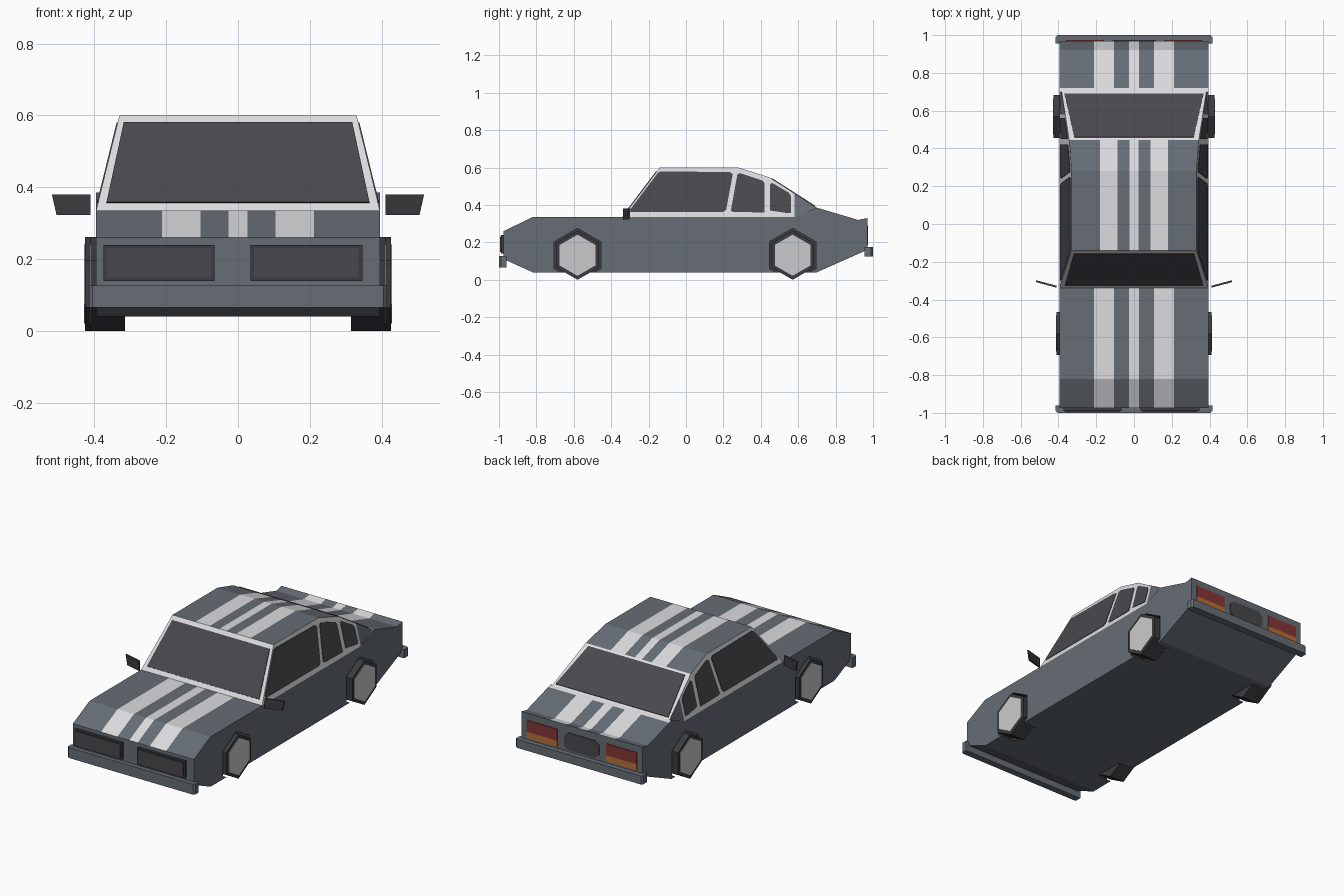
import bpy, bmesh, math
from mathutils import Vector

if "Cube" in bpy.data.objects:
    bpy.data.objects.remove(bpy.data.objects["Cube"])


def material(name, rgb):
    m = bpy.data.materials.new(name)
    m.diffuse_color = (*rgb, 1)
    m.use_nodes = True
    m.node_tree.nodes["Principled BSDF"].inputs["Base Color"].default_value = m.diffuse_color
    return m


SLATE = material("slate paint", (0.135, 0.155, 0.18))
WHITE = material("white paint", (0.72, 0.72, 0.74))
DARK = material("dark rubber", (0.045, 0.044, 0.05))
GLASS = material("tinted glass", (0.066, 0.064, 0.073))
HUB = material("pale metal", (0.6, 0.6, 0.62))
RED = material("red lamp", (0.24, 0.035, 0.037))
ORANGE = material("orange lamp", (0.48, 0.16, 0.035))


def loft(name, profile, fa, fb, mats, cuts=(), rule=None):
    """Closed solid between two placements of one outline, cut by planes."""
    bm = bmesh.new()
    a = [bm.verts.new(fa(p, q)) for p, q in profile]
    b = [bm.verts.new(fb(p, q)) for p, q in profile]
    bm.faces.new(a)
    bm.faces.new(b[::-1])
    n = len(a)
    for i in range(n):
        j = (i + 1) % n
        bm.faces.new((a[j], a[i], b[i], b[j]))
    for co, no in cuts:
        bmesh.ops.bisect_plane(bm, geom=bm.verts[:] + bm.edges[:] + bm.faces[:],
                               plane_co=co, plane_no=no, dist=1e-5)
    bmesh.ops.recalc_face_normals(bm, faces=bm.faces[:])
    bm.normal_update()
    if rule:
        for f in bm.faces:
            f.material_index = rule(f.calc_center_median(), f.normal)
    me = bpy.data.meshes.new(name)
    bm.to_mesh(me)
    bm.free()
    for m in mats:
        me.materials.append(m)
    ob = bpy.data.objects.new(name, me)
    bpy.context.collection.objects.link(ob)
    return ob


def side_prism(name, profile, x0, x1, mats, **kw):
    return loft(name, profile, lambda y, z: (x0, y, z), lambda y, z: (x1, y, z), mats, **kw)


def front_plate(name, profile, y0, y1, mat):
    return loft(name, profile, lambda x, z: (x, y0, z), lambda x, z: (x, y1, z), [mat])


def rect(a, b, c, d):
    return [(a, c), (b, c), (b, d), (a, d)]


def hexagon(cy, cz, r):
    return [(cy + r * math.sin(i * math.pi / 3), cz + r * math.cos(i * math.pi / 3)) for i in range(6)]


def stripe_cuts(edges):
    return [((s * e, 0, 0), (1, 0, 0)) for e in edges for s in (-1, 1)]


def striped(x, edges):
    return abs(x) < edges[0] or edges[1] < abs(x) < edges[2]


# Lower body with striped bonnet and boot
BODY_STRIPES = (0.027, 0.105, 0.212)


def body_rule(c, n):
    if n.z < 0.3:
        return 0
    if 0.70 < c.y < 0.72:
        return 1
    return int(striped(c.x, BODY_STRIPES))


body = side_prism("body", [(-0.975, 0.26), (-0.82, 0.335), (-0.34, 0.335), (0.58, 0.335),
                           (0.70, 0.385), (0.92, 0.32), (0.97, 0.33), (0.97, 0.16),
                           (0.70, 0.04), (-0.82, 0.04), (-0.975, 0.11)],
                  -0.395, 0.395, [SLATE, WHITE, DARK],
                  cuts=stripe_cuts(BODY_STRIPES) + [((0, 0.72, 0), (0, 1, 0))], rule=body_rule)

# Cabin: sides lean inwards with height
ROOF_STRIPES = (0.023, 0.087, 0.18)


def half_width(z):
    return 0.395 - 0.245 * (z - 0.335)


def cabin_rule(c, n):
    if abs(n.x) > 0.5:
        return int(c.y < 0.58)
    if n.z > 0.9:
        return int(striped(c.x, ROOF_STRIPES))
    return 1


loft("cabin", [(-0.34, 0.335), (-0.14, 0.6), (0.28, 0.6), (0.445, 0.548), (0.70, 0.385), (0.58, 0.335)],
     lambda y, z: (-half_width(z), y, z), lambda y, z: (half_width(z), y, z), [SLATE, WHITE],
     cuts=stripe_cuts(ROOF_STRIPES) + [((0, 0.58, 0), (0, 1, 0))], rule=cabin_rule)

# Side windows
WINDOWS = {
    "front_side_window": [(-0.30, 0.362), (-0.295, 0.38), (-0.15, 0.572), (-0.135, 0.58),
                          (0.235, 0.575), (0.25, 0.565), (0.215, 0.375), (0.20, 0.362)],
    "rear_side_window": [(0.24, 0.37), (0.275, 0.565), (0.29, 0.57), (0.41, 0.53),
                         (0.42, 0.515), (0.42, 0.36), (0.25, 0.362)],
    "quarter_window": [(0.45, 0.37), (0.45, 0.51), (0.46, 0.518), (0.55, 0.465),
                       (0.562, 0.445), (0.562, 0.358), (0.545, 0.356)],
}
for s in (-1, 1):
    for name, prof in WINDOWS.items():
        loft(name, prof, lambda y, z: (s * (half_width(z) - 0.004), y, z),
             lambda y, z: (s * (half_width(z) + 0.003), y, z), [GLASS])


# Windscreen and rear window, laid on the sloping cabin faces
def pane(name, base, top, outline):
    b, d = Vector((0, *base)), Vector((0, top[0] - base[0], top[1] - base[1]))
    n = Vector((0, -d.z, d.y)).normalized() * 0.004

    def place(sign):
        return lambda x, t: b + d * t + Vector((x, 0, 0)) + n * sign
    loft(name, outline, place(-1), place(1), [GLASS])


pane("windscreen", (-0.34, 0.335), (-0.14, 0.6), [(-0.366, 0.08), (0.366, 0.08), (0.318, 0.92), (-0.318, 0.92)])
pane("rear_window", (0.70, 0.385), (0.445, 0.548), [(-0.368, 0.04), (0.368, 0.04), (0.315, 0.95), (-0.315, 0.95)])

# Wheels, hub caps and wheel wells
for label, cy, outer in (("front", -0.58, 0.41), ("rear", 0.57, 0.426)):
    for s in (-1, 1):
        side_prism(label + "_tyre", hexagon(cy, 0.131, 0.131), s * 0.315, s * outer, [DARK])
        side_prism(label + "_hub_cap", hexagon(cy, 0.131, 0.11), s * (outer - 0.005), s * (outer + 0.003), [HUB])
        cutter = side_prism(label + "_well_cutter", hexagon(cy, 0.131, 0.144), s * 0.30, s * 0.5,
                            [SLATE, WHITE, DARK], rule=lambda c, n: 2)
        cutter.hide_render = True
        cutter.hide_viewport = True
        cutter.display_type = 'WIRE'
        mod = body.modifiers.new("wheel_well", 'BOOLEAN')
        mod.operation = 'DIFFERENCE'
        mod.solver = 'EXACT'
        mod.object = cutter


# Bumpers with chamfered corners
def bumper(name, y_out, y_mid, y_in, z0, z1):
    plan = [(-0.415, y_in), (-0.415, y_mid), (-0.405, y_out), (0.405, y_out), (0.415, y_mid), (0.415, y_in)]
    loft(name, plan, lambda x, y: (x, y, z0), lambda x, y: (x, y, z1), [SLATE])


bumper("front_bumper", -1.0, -0.99, -0.96, 0.065, 0.127)
bumper("rear_bumper", 1.0, 0.99, 0.955, 0.125, 0.175)

# Grille halves: raised frame with a darker panel
for x0, x1 in ((-0.374, -0.065), (0.035, 0.346)):
    front_plate("grille_frame", rect(x0, x1, 0.14, 0.24), -0.97, -0.99, DARK)
    front_plate("grille_panel", rect(x0 + 0.01, x1 - 0.01, 0.149, 0.231), -0.988, -0.994, GLASS)

# Tail lamps and centre panel
for s in (-1, 1):
    front_plate("tail_lamp", rect(s * 0.16, s * 0.36, 0.222, 0.29), 0.965, 0.974, RED)
    front_plate("turn_lamp", rect(s * 0.16, s * 0.36, 0.185, 0.222), 0.965, 0.974, ORANGE)
front_plate("rear_panel", [(-0.115, 0.21), (-0.09, 0.187), (0.09, 0.187), (0.115, 0.21), (0.115, 0.265),
                           (0.09, 0.288), (-0.09, 0.288), (-0.115, 0.265)], 0.965, 0.974, GLASS)

# Door mirrors, angled thin plates
for s in (-1, 1):
    def at(dy):
        return lambda x, z: (s * x, -0.332 + (x - 0.41) * 0.27 + dy, z)
    loft("door_mirror", [(0.41, 0.323), (0.505, 0.323), (0.518, 0.38), (0.41, 0.38)], at(-0.005), at(0.005), [DARK])
